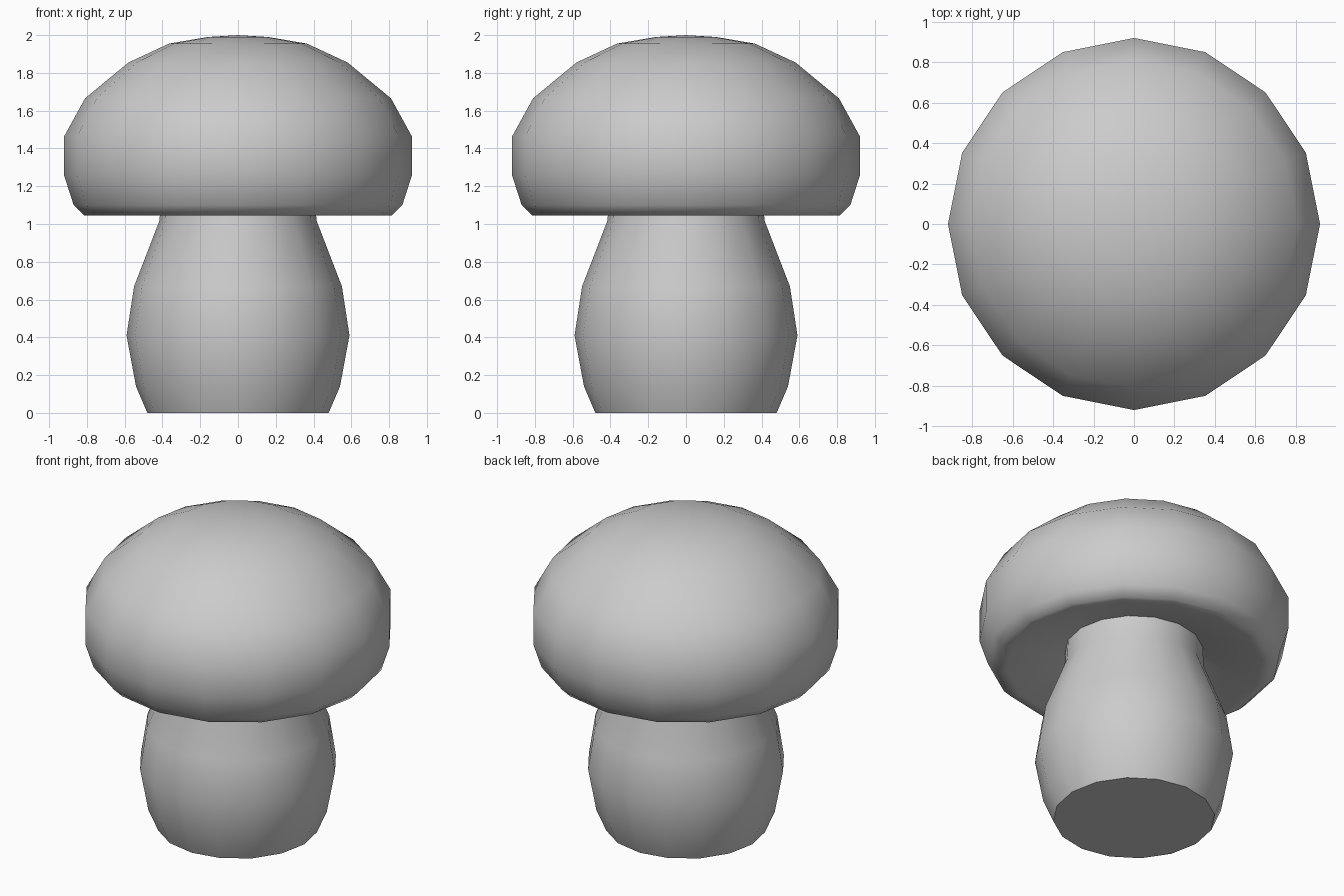
import bpy, bmesh, math

if "Cube" in bpy.data.objects:
    bpy.data.objects.remove(bpy.data.objects["Cube"])

SIDES = 16


def lathe(name, profile, angle):
    """Revolve (radius, z) points round z; a zero radius makes a pole, other ends stay open."""
    bm = bmesh.new()
    rings = []
    for r, z in profile:
        n = 1 if r == 0 else SIDES
        rings.append([bm.verts.new((r * math.cos(2 * math.pi * i / SIDES),
                                    r * math.sin(2 * math.pi * i / SIDES), z))
                      for i in range(n)])
    for a, b in zip(rings, rings[1:]):
        for i in range(SIDES):
            j = (i + 1) % SIDES
            quad = [a[i % len(a)], a[j % len(a)], b[j % len(b)], b[i % len(b)]]
            bm.faces.new(list(dict.fromkeys(quad)))
    bmesh.ops.recalc_face_normals(bm, faces=bm.faces)
    mesh = bpy.data.meshes.new(name)
    bm.to_mesh(mesh)
    bm.free()
    obj = bpy.data.objects.new(name, mesh)
    bpy.context.collection.objects.link(obj)
    bpy.ops.object.select_all(action='DESELECT')
    obj.select_set(True)
    bpy.context.view_layer.objects.active = obj
    bpy.ops.object.shade_smooth_by_angle(angle=math.radians(angle))
    return obj


# Bulging stem with a flat base and a short straight neck
lathe("mushroom_stem", [(0, 0), (0.48, 0), (0.54, 0.14), (0.59, 0.41),
                        (0.55, 0.67), (0.415, 1.02), (0.41, 1.15)], 50)

# Domed cap with a rolled rim and a shallow hollow underside
lathe("mushroom_cap", [(0.41, 1.15), (0.76, 1.045), (0.815, 1.045), (0.87, 1.10),
                       (0.92, 1.255), (0.92, 1.465), (0.81, 1.665), (0.58, 1.855),
                       (0.365, 1.955), (0.16, 1.99), (0, 2.0)], 60)
